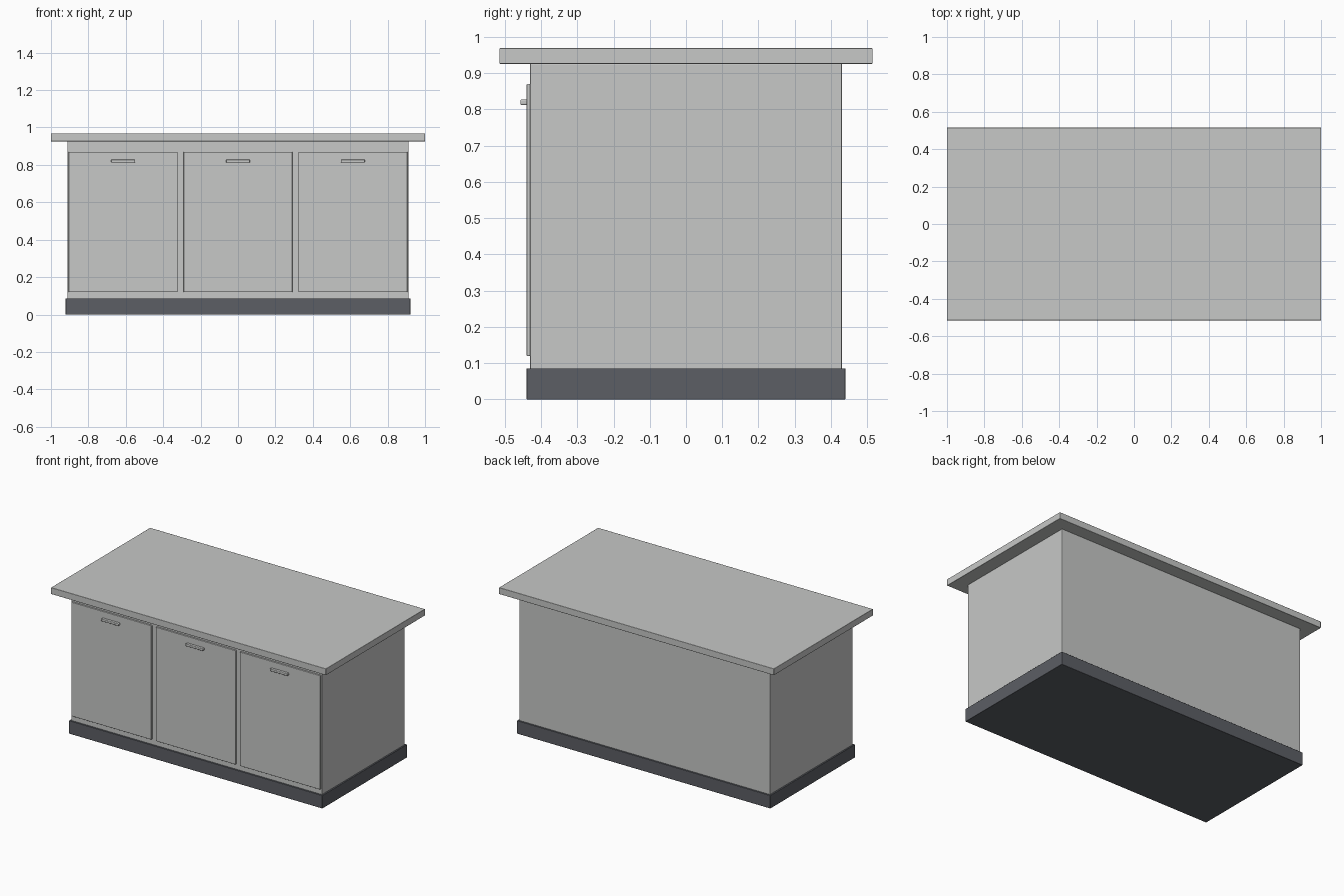
import bpy

old = bpy.data.objects.get("Cube")
if old:
    bpy.data.objects.remove(old, do_unlink=True)


def make_material(name, rgb):
    mat = bpy.data.materials.new(name)
    mat.use_nodes = True
    mat.diffuse_color = (*rgb, 1)
    mat.node_tree.nodes["Principled BSDF"].inputs["Base Color"].default_value = (*rgb, 1)
    return mat


def box(name, x, y, z, mat, bevel=0.002, segments=2):
    """Bevelled box spanning the (min, max) ranges x, y and z."""
    spans = (x, y, z)
    bpy.ops.mesh.primitive_cube_add(size=1, location=[(a + b) / 2 for a, b in spans])
    obj = bpy.context.object
    obj.name = name
    obj.scale = [b - a for a, b in spans]
    bpy.ops.object.transform_apply(location=False, rotation=False, scale=True)
    mod = obj.modifiers.new("soft_edges", "BEVEL")
    mod.width = bevel
    mod.segments = segments
    obj.data.materials.append(mat)
    bpy.ops.object.shade_smooth_by_angle()
    return obj


light_grey = make_material("light_grey", (0.57, 0.58, 0.57))
dark_grey = make_material("dark_grey", (0.107, 0.114, 0.13))

# Main carcass, plinth and overhanging worktop
box("plinth", (-0.922, 0.922), (-0.44, 0.44), (0, 0.086), dark_grey)
box("cabinet_body", (-0.912, 0.912), (-0.43, 0.43), (0.004, 0.926), light_grey)
box("worktop", (-1, 1), (-0.515, 0.515), (0.926, 0.969), light_grey)

# Three doors, each with a bar handle near its top edge
for side, cx in (("right", -0.614), ("middle", 0), ("left", 0.614)):
    box(side + "_door", (cx - 0.291, cx + 0.291), (-0.44, -0.428), (0.12, 0.87), light_grey)
    box(side + "_handle", (cx - 0.064, cx + 0.064), (-0.457, -0.437), (0.812, 0.828),
        light_grey, bevel=0.004, segments=3)
